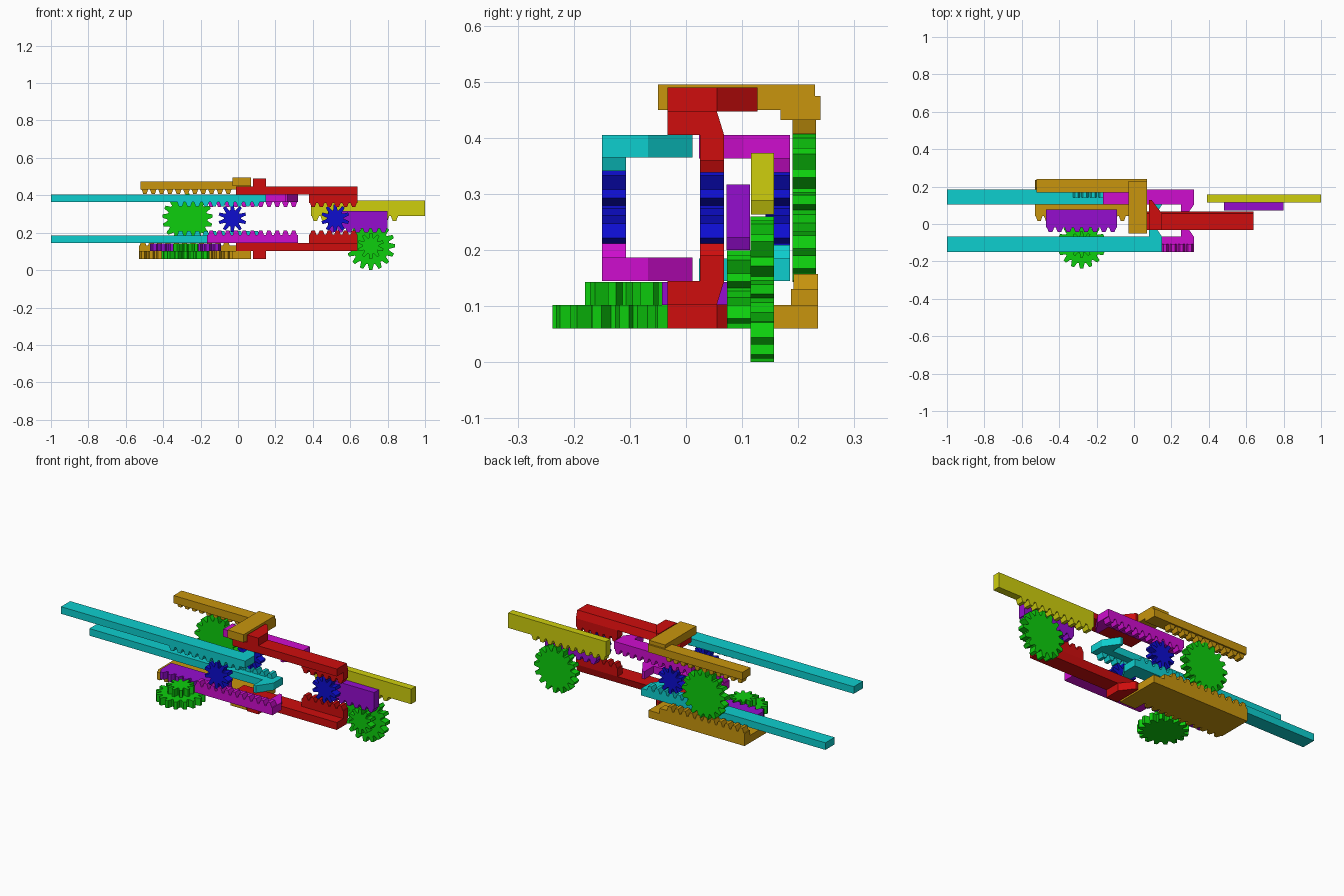
import bpy, bmesh, math

cube = bpy.data.objects.get("Cube")
if cube:
    bpy.data.objects.remove(cube, do_unlink=True)

PITCH = 0.045
THICK = 0.043


def make_material(name, r, g, b):
    m = bpy.data.materials.new(name)
    m.use_nodes = True
    m.diffuse_color = (r, g, b, 1)
    m.node_tree.nodes["Principled BSDF"].inputs["Base Color"].default_value = (r, g, b, 1)
    return m


HI, LO = 0.62, 0.004
MID = 0.3
cyan = make_material("cyan", LO, HI, HI)
magenta = make_material("magenta", HI, LO, HI)
red = make_material("red", HI, LO, LO)
green = make_material("green", LO, HI, LO)
blue = make_material("blue", LO, LO, HI)
orange = make_material("orange", 0.58, MID, LO)
yellow = make_material("yellow", HI, HI, LO)
purple = make_material("purple", MID, LO, HI)


# A prism is (outline, axis, low, high); the outline lies in the other two axes
def place(p, axis, t):
    a, b = p
    return {"x": (t, a, b), "y": (a, t, b), "z": (a, b, t)}[axis]


def box(x0, x1, y0, y1, z0, z1):
    return ([(x0, y0), (x1, y0), (x1, y1), (x0, y1)], "z", z0, z1)


def build(name, prisms, mat, turn=lambda v: v):
    bm = bmesh.new()
    for outline, axis, lo, hi in prisms:
        ends = [[bm.verts.new(turn(place(p, axis, t))) for p in outline] for t in (lo, hi)]
        bm.faces.new(ends[0])
        bm.faces.new(ends[1])
        n = len(outline)
        for i in range(n):
            j = (i + 1) % n
            bm.faces.new((ends[0][i], ends[0][j], ends[1][j], ends[1][i]))
    bmesh.ops.recalc_face_normals(bm, faces=bm.faces)
    mesh = bpy.data.meshes.new(name)
    bm.to_mesh(mesh)
    bm.free()
    mesh.materials.append(mat)
    obj = bpy.data.objects.new(name, mesh)
    bpy.context.collection.objects.link(obj)
    return obj


def teeth(x0, x1, root, tip, axis, lo, hi):
    # Row of tapered rack teeth
    n = round((x1 - x0) / PITCH)
    step = (x1 - x0) / n
    row = []
    for i in range(n):
        c = x0 + (i + 0.5) * step
        w, t = step * 0.4, step * 0.2
        row.append(([(c - w, root), (c - t, tip), (c + t, tip), (c + w, root)], axis, lo, hi))
    return row


def gear(a, b, radius, root, count, axis, lo, hi):
    # Toothed wheel outline
    pts = []
    step = math.tau / count
    for i in range(count):
        for offset, r in ((-0.4, root), (-0.17, radius), (0.17, radius), (0.4, root)):
            ang = (i + offset) * step + math.pi / 2
            pts.append((a + r * math.cos(ang), b + r * math.sin(ang)))
    return (pts, axis, lo, hi)


def hook(x, y0, y1, z0, z1):
    # Catch with a slanted leading face, ending at x
    return ([(x - 0.07, y0), (x - 0.07, y1), (x - 0.055, y1), (x, y0)], "z", z0, z1)


def half_turn(v):
    return (v[0], 0.035 - v[1], 0.55 - v[2])


def flip(v):
    return (v[0], v[1], 0.55 - v[2])


def same(v):
    return v


# Input racks: upper one in front, lower one behind
cyan_rack = [box(-1, 0.15, -0.15, -0.068, 0.365, 0.405),
             hook(0.15, -0.068, 0.012, 0.365, 0.405)]
cyan_rack += teeth(-0.33, 0.12, 0.365, 0.341, "y", -0.15, -0.107)
build("upper_input_rack", cyan_rack, cyan)
build("lower_input_rack", cyan_rack, cyan, half_turn)

# Reversing racks: lower one in front, upper one behind
magenta_rack = [box(-0.165, 0.32, -0.15, -0.068, 0.145, 0.187),
                hook(0.32, -0.068, 0.012, 0.145, 0.187)]
magenta_rack += teeth(-0.165, 0.32, 0.187, 0.212, "y", -0.15, -0.107)
build("lower_reversing_rack", magenta_rack, magenta)
build("upper_reversing_rack", magenta_rack, magenta, half_turn)

# Central slide bars, mirrored top to bottom
slide = [([(-0.033, 0.405), (-0.033, 0.447), (0.055, 0.447), (0.068, 0.405)], "x", -0.01, 0.64),
         box(0.38, 0.64, 0.025, 0.068, 0.36, 0.405),
         box(0.08, 0.15, -0.033, 0.055, 0.447, 0.49),
         hook(0.15, 0.055, 0.127, 0.447, 0.49)]
slide += teeth(0.38, 0.64, 0.36, 0.338, "y", 0.025, 0.068)
build("upper_slide_bar", slide, red)
build("lower_slide_bar", slide, red, flip)

# Small pinions
for name, x, y in (("front_pinion", -0.03, -0.15),
                   ("back_pinion", -0.03, 0.142),
                   ("slide_pinion", 0.52, 0.025)):
    build(name, [gear(x, 0.277, 0.075, 0.045, 10, "y", y, y + THICK)], blue)

# Upper cross bar with its rack
cross = [box(-0.03, 0.07, -0.05, 0.23, 0.45, 0.495),
         box(-0.52, 0.07, 0.168, 0.24, 0.432, 0.475)]
cross += teeth(-0.52, -0.03, 0.432, 0.407, "y", 0.19, 0.232)
build("upper_cross_rack", cross, orange)

# Lower cross plate with upright rack and side rack
plate = [box(-0.53, 0.07, 0.042, 0.235, 0.06, 0.102),
         box(-0.03, 0.07, -0.025, 0.042, 0.06, 0.102),
         box(-0.53, 0.0, 0.187, 0.235, 0.102, 0.131)]
plate += teeth(-0.53, -0.04, 0.131, 0.157, "y", 0.192, 0.235)
plate += teeth(-0.53, -0.04, 0.042, 0.016, "z", 0.06, 0.102)
build("lower_cross_plate", plate, orange)

# Large wheel between the cross racks
build("back_wheel", [gear(-0.27, 0.277, 0.135, 0.107, 17, "y", 0.19, 0.232)], green)

# Stepped wheel lying flat, and its rack
build("flat_stepped_wheel",
      [gear(-0.28, -0.11, 0.128, 0.1, 16, "z", 0.06, 0.102),
       gear(-0.28, -0.11, 0.07, 0.044, 10, "z", 0.102, 0.143)], green)
build("lower_drive_rack",
      [box(-0.47, -0.09, -0.02, 0.077, 0.102, 0.143)]
      + teeth(-0.47, -0.09, -0.02, -0.043, "z", 0.102, 0.143), purple)

# Stepped wheel standing upright, with its drive and output racks
build("upright_stepped_wheel",
      [gear(0.71, 0.13, 0.07, 0.044, 10, "y", 0.073, 0.115),
       gear(0.71, 0.13, 0.13, 0.1, 16, "y", 0.115, 0.157)], green)
build("upper_drive_rack",
      [box(0.48, 0.8, 0.072, 0.114, 0.222, 0.317)]
      + teeth(0.48, 0.8, 0.222, 0.2, "y", 0.072, 0.114), purple)
build("output_rack",
      [box(0.39, 1.0, 0.116, 0.157, 0.288, 0.373)]
      + teeth(0.39, 0.86, 0.288, 0.263, "y", 0.116, 0.157), yellow)
